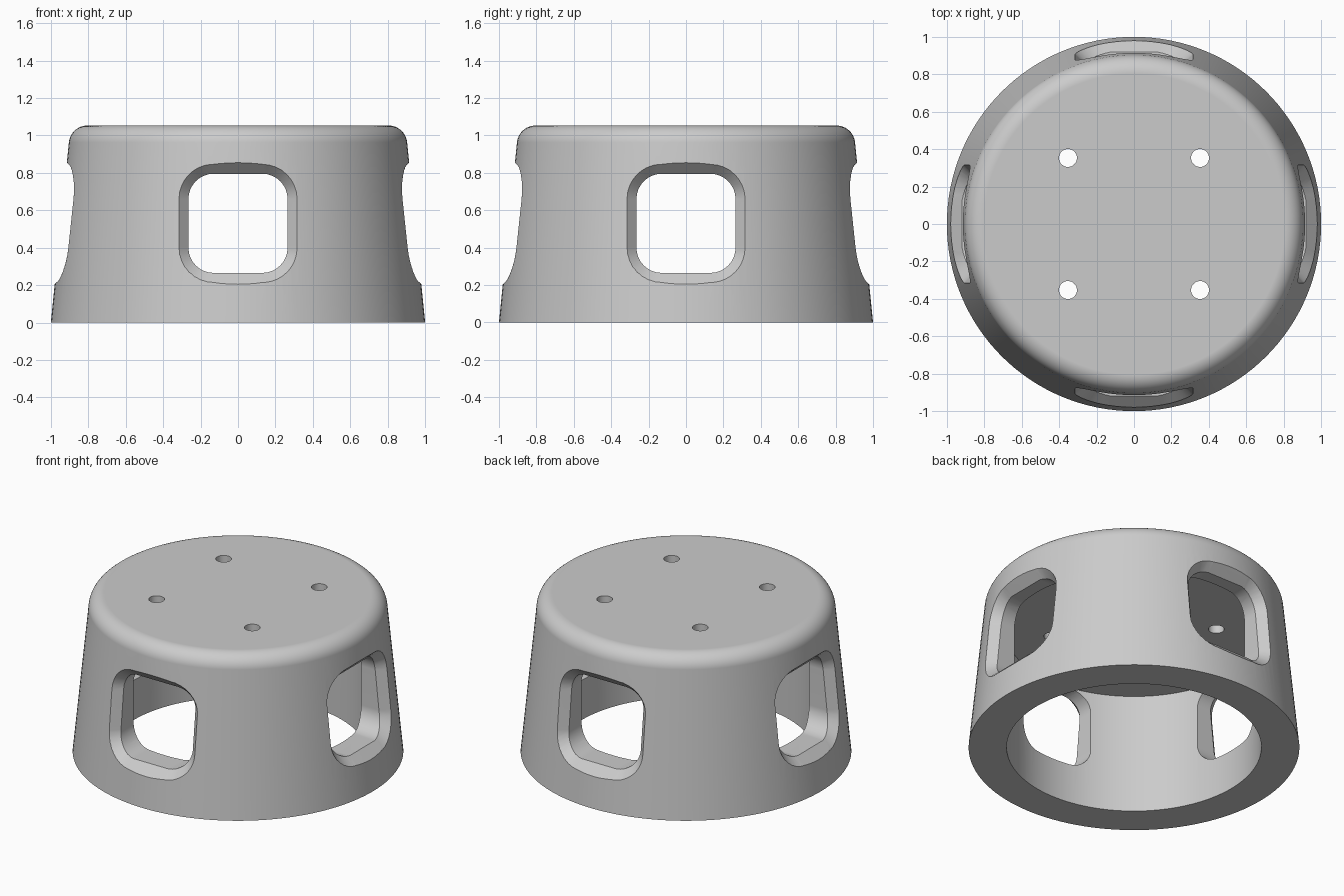
import bpy, bmesh
from math import sin, cos, pi, sqrt, radians
from mathutils import Matrix, Vector

cube = bpy.data.objects.get("Cube")
if cube:
    bpy.data.objects.remove(cube, do_unlink=True)

HEIGHT, TAPER = 1.053, 0.1
INNER_R, CEILING = 0.77, 0.80
FILLET = 0.1
WINDOW_Z, FLAT = 0.53, 0.13      # window centre height, half length of its straight edges
SEGMENTS = 128


def make_object(name, bm):
    bmesh.ops.recalc_face_normals(bm, faces=bm.faces)
    mesh = bpy.data.meshes.new(name)
    bm.to_mesh(mesh)
    bm.free()
    obj = bpy.data.objects.new(name, mesh)
    bpy.context.collection.objects.link(obj)
    return obj


def bridge(bm, a, b):
    for i in range(len(a)):
        j = (i + 1) % len(a)
        bm.faces.new((a[i], a[j], b[j], b[i]))


def outer_radius(z):
    return 1 - TAPER * z


# Housing: tapered cup, open below, with a rounded top edge
center_z = HEIGHT - FILLET
center_r = outer_radius(center_z) - FILLET * sqrt(1 + TAPER ** 2)
profile = [(INNER_R, CEILING), (INNER_R, 0), (1, 0)]
for i in range(13):
    a = TAPER + (pi / 2 - TAPER) * i / 12
    profile.append((center_r + FILLET * cos(a), center_z + FILLET * sin(a)))

bm = bmesh.new()
rings = []
for r, z in profile:
    rings.append([bm.verts.new((r * cos(t), r * sin(t), z))
                  for t in (2 * pi * i / SEGMENTS for i in range(SEGMENTS))])
for a, b in zip(rings, rings[1:]):
    bridge(bm, a, b)
bm.faces.new(rings[0])
bm.faces.new(rings[-1])
housing = make_object("housing", bm)


# Cutter: four windows with bevelled rims, and four screw holes
def outline(radius):
    points = []
    for k in range(4):
        for i in range(9):
            a = pi / 2 * (k + i / 8)
            sx = 1 if k in (0, 3) else -1
            sz = 1 if k in (0, 1) else -1
            points.append((sx * FLAT + radius * cos(a), WINDOW_Z + sz * FLAT + radius * sin(a)))
    return points


rim, wide, narrow = outline(0.185), outline(0.235), outline(0.135)
surface = [sqrt(outer_radius(z) ** 2 - x * x) for x, z in rim]
bm = bmesh.new()
for k in range(4):
    turn = Matrix.Rotation(k * pi / 2, 3, 'Z')
    layers = [(wide, [1.2] * len(rim)),
              (wide, [s + 0.05 for s in surface]),
              (narrow, [s - 0.052 for s in surface]),
              (narrow, [0.5] * len(rim))]
    loops = [[bm.verts.new(turn @ Vector((x, -y, z))) for (x, z), y in zip(pts, depth)]
             for pts, depth in layers]
    for a, b in zip(loops, loops[1:]):
        bridge(bm, a, b)
    bm.faces.new(loops[0])
    bm.faces.new(loops[-1])
for x in (-0.353, 0.353):
    for y in (-0.353, 0.353):
        bmesh.ops.create_cone(bm, cap_ends=True, segments=32, radius1=0.048, radius2=0.048,
                              depth=0.5, matrix=Matrix.Translation((x, y, 0.95)))
cutter = make_object("opening_cutter", bm)
cutter.hide_render = True

# Cut the openings, then drop the cutter
bpy.ops.object.select_all(action='DESELECT')
housing.select_set(True)
bpy.context.view_layer.objects.active = housing
cut = housing.modifiers.new("openings", 'BOOLEAN')
cut.operation = 'DIFFERENCE'
cut.solver = 'EXACT'
cut.object = cutter
bpy.ops.object.modifier_apply(modifier=cut.name)
bpy.data.objects.remove(cutter, do_unlink=True)

# Shading and colour
bpy.ops.object.shade_smooth_by_angle(angle=radians(25))
weighted = housing.modifiers.new("weighted_normals", 'WEIGHTED_NORMAL')
weighted.keep_sharp = True

grey = bpy.data.materials.new("light_grey")
grey.use_nodes = True
color = (0.6, 0.6, 0.6, 1)
grey.diffuse_color = color
grey.node_tree.nodes["Principled BSDF"].inputs["Base Color"].default_value = color
housing.data.materials.clear()
housing.data.materials.append(grey)
